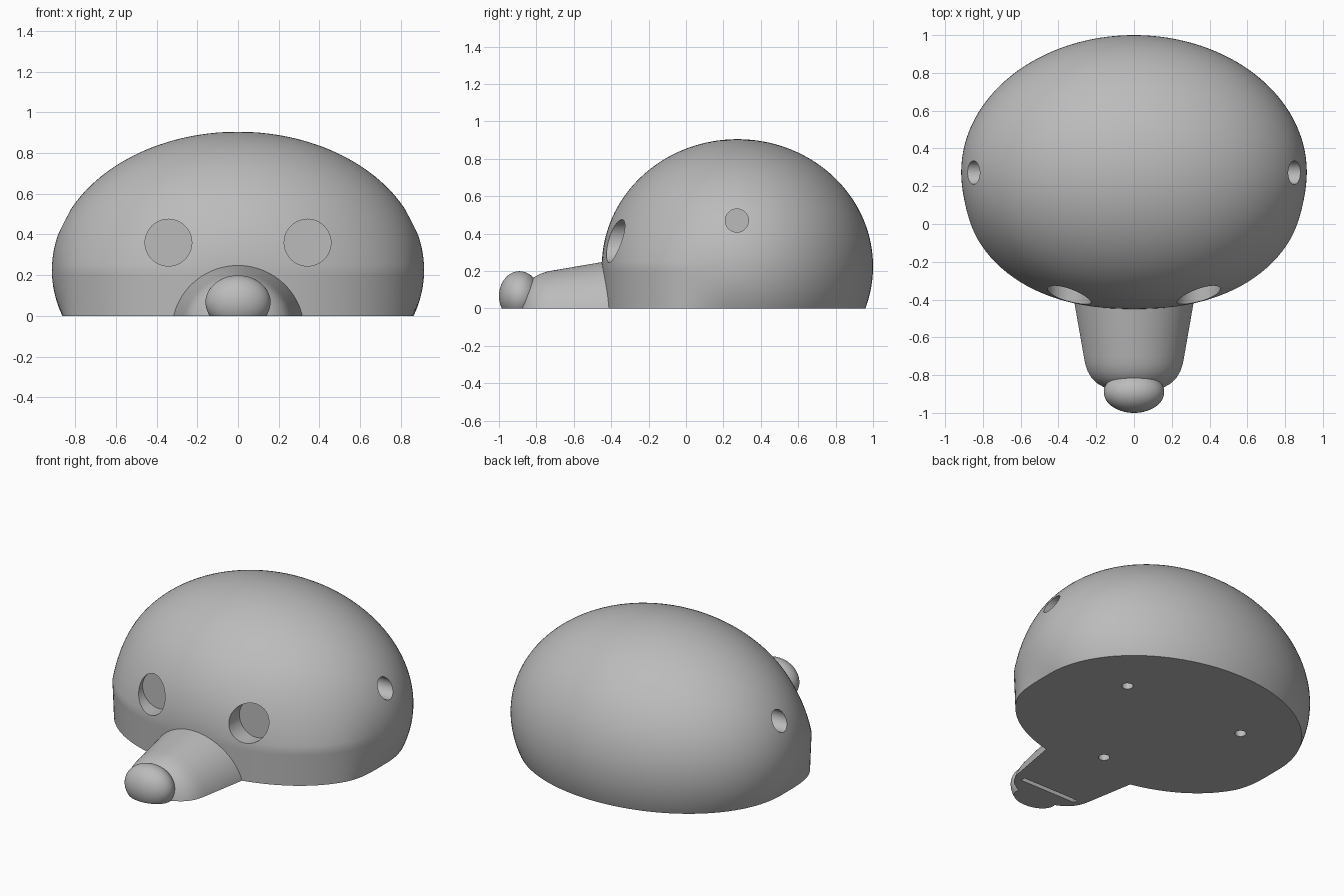
import bpy, bmesh, math
from mathutils import Matrix, Vector

cube = bpy.data.objects.get("Cube")
if cube:
    bpy.data.objects.remove(cube, do_unlink=True)

grey = bpy.data.materials.new("plain grey")
grey.use_nodes = True
COLOUR = (0.5, 0.5, 0.5, 1)
grey.diffuse_color = COLOUR
grey.node_tree.nodes["Principled BSDF"].inputs["Base Color"].default_value = COLOUR


def finish(bm, name):
    bmesh.ops.recalc_face_normals(bm, faces=bm.faces[:])
    mesh = bpy.data.meshes.new(name)
    bm.to_mesh(mesh)
    bm.free()
    mesh.materials.append(grey)
    obj = bpy.data.objects.new(name, mesh)
    bpy.context.collection.objects.link(obj)
    return obj


def flat_base(bm, z=0.0):
    """Slice off everything below z and cap the opening."""
    geom = bm.verts[:] + bm.edges[:] + bm.faces[:]
    cut = bmesh.ops.bisect_plane(bm, geom=geom, plane_co=(0, 0, z),
                                 plane_no=(0, 0, 1), clear_inner=True)
    rim = [e for e in cut["geom_cut"] if isinstance(e, bmesh.types.BMEdge)]
    bmesh.ops.contextual_create(bm, geom=rim)


def select_only(obj):
    bpy.ops.object.select_all(action="DESELECT")
    obj.select_set(True)
    bpy.context.view_layer.objects.active = obj


def carve(obj, cutters):
    select_only(obj)
    for cutter in cutters:
        mod = obj.modifiers.new("carve", "BOOLEAN")
        mod.operation = "DIFFERENCE"
        mod.solver = "EXACT"
        mod.object = cutter
        bpy.ops.object.modifier_apply(modifier=mod.name)
        bpy.data.objects.remove(cutter, do_unlink=True)


def smooth(obj):
    select_only(obj)
    bpy.ops.object.shade_smooth_by_angle(angle=math.radians(30))


def drill(start, end, radius):
    """Cylinder cutter between two points."""
    start, end = Vector(start), Vector(end)
    axis = end - start
    turn = axis.to_track_quat("Z", "Y").to_matrix().to_4x4()
    bm = bmesh.new()
    bmesh.ops.create_cone(bm, cap_ends=True, segments=48, radius1=radius,
                          radius2=radius, depth=axis.length,
                          matrix=Matrix.Translation((start + end) / 2) @ turn)
    cutter = finish(bm, "drill")
    cutter.hide_render = True
    return cutter


# Body: domed ellipsoid whose lower front drops straight to the base
bm = bmesh.new()
bmesh.ops.create_uvsphere(bm, u_segments=128, v_segments=80, radius=1)
flat_base(bm, -0.225 / 0.68)
for v in bm.verts:
    r = math.hypot(v.co.x, v.co.y)
    if v.co.y < 0 and r > 0.01 and v.co.z < 0.45:
        c, s = v.co.x / r, v.co.y / r
        w = min(1, -s / 0.5)
        w = w * w * (3 - 2 * w)
        full = (abs(c) ** 2.25 + abs(s) ** 2.25) ** (-1 / 2.25)
        if v.co.z < 0:
            target = full * (1 + 0.03 * v.co.z)
        else:
            fade = 1 - v.co.z / 0.45
            target = r * (1 + (full - 1) * fade * fade)
        r += (target - r) * w
        v.co.x, v.co.y = c * r, s * r
    v.co = (v.co.x * 0.915, v.co.y * 0.725 + 0.275, v.co.z * 0.68 + 0.225)
body = finish(bm, "body")

# Eye sockets, ear holes and the three base holes
cutters = []
for side in (-1, 1):
    cutters.append(drill((side * 0.342, -0.7, 0.36), (side * 0.342, -0.31, 0.36), 0.115))
    cutters.append(drill((side * 1.1, 0.272, 0.47), (side * 0.74, 0.272, 0.47), 0.062))
    cutters.append(drill((side * 0.427, 0.45, -0.1), (side * 0.427, 0.45, 0.12), 0.033))
cutters.append(drill((0, -0.27, -0.1), (0, -0.27, 0.12), 0.033))
carve(body, cutters)
smooth(body)

# Snout: turned profile along y with a rounded tip
bm = bmesh.new()
profile = [(0, -0.36), (0.333, -0.36), (0.275, -0.7), (0.268, -0.74), (0.255, -0.78),
           (0.235, -0.815), (0.205, -0.845), (0.165, -0.87), (0.115, -0.888),
           (0.06, -0.897), (0, -0.9)]
verts = [bm.verts.new((r, y, -0.07)) for r, y in profile]
edges = [bm.edges.new(pair) for pair in zip(verts, verts[1:])]
bmesh.ops.spin(bm, geom=verts + edges, cent=(0, 0, -0.07), axis=(0, 1, 0),
               angle=math.tau, steps=96)
bmesh.ops.remove_doubles(bm, verts=bm.verts[:], dist=0.0001)
flat_base(bm)
snout = finish(bm, "snout")

# Mouth slot under the snout
bm = bmesh.new()
bmesh.ops.create_cube(bm, size=1, matrix=Matrix.Translation((0, -0.765, 0))
                      @ Matrix.Diagonal((0.4, 0.03, 0.1, 1)))
carve(snout, [finish(bm, "slot")])
smooth(snout)

# Nose
bm = bmesh.new()
bmesh.ops.create_uvsphere(bm, u_segments=64, v_segments=40, radius=1,
                          matrix=Matrix.Translation((0, -0.89, 0.067))
                          @ Matrix.Diagonal((0.16, 0.11, 0.132, 1)))
flat_base(bm)
smooth(finish(bm, "nose"))
